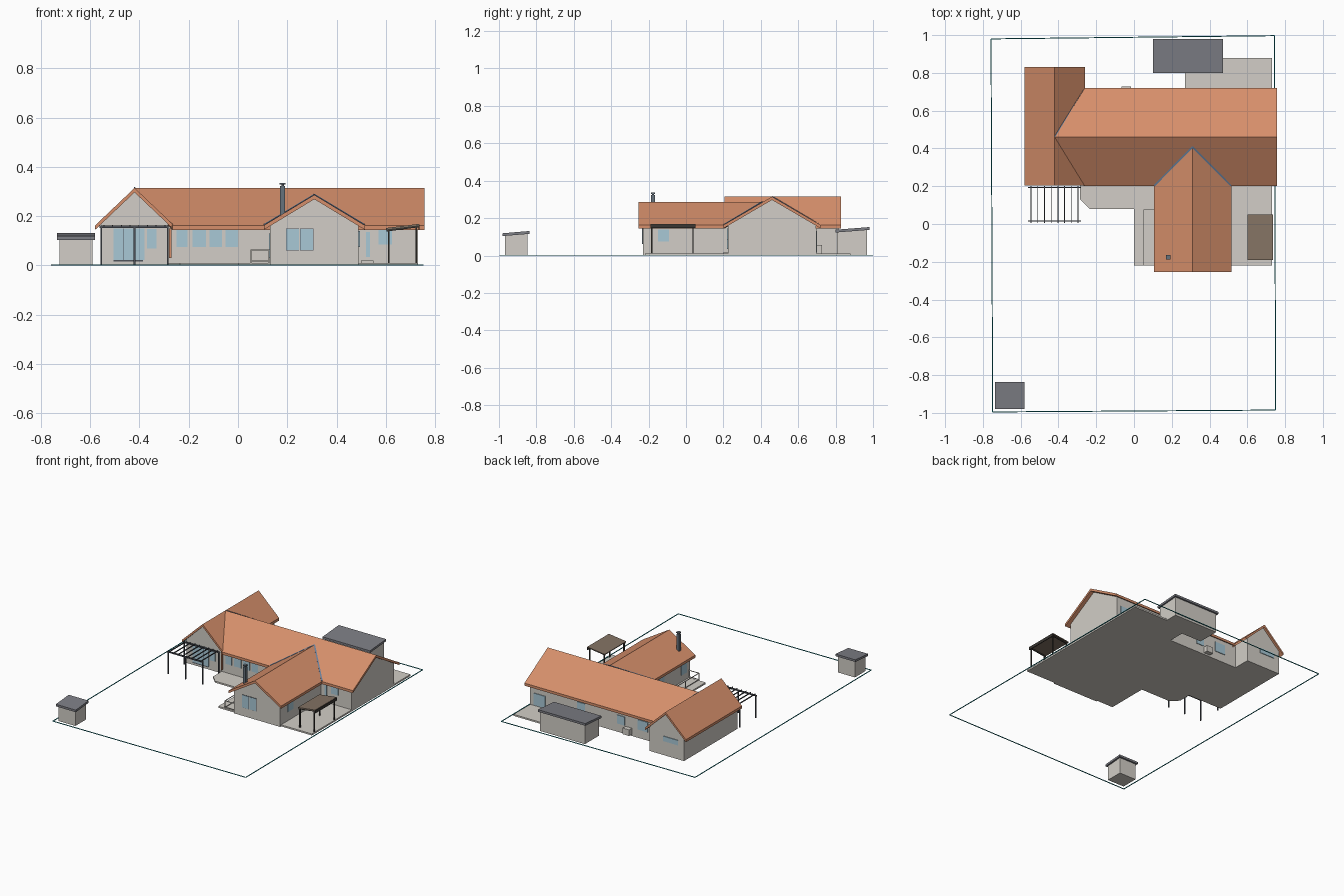
import bpy
import bmesh
from mathutils import Vector

if "Cube" in bpy.data.objects:
    bpy.data.objects.remove(bpy.data.objects["Cube"])


def material(name, hex_colour):
    rgb = [int(hex_colour[i:i + 2], 16) / 255 for i in (0, 2, 4)]
    lin = [c / 12.92 if c <= 0.04045 else ((c + 0.055) / 1.055) ** 2.4 for c in rgb] + [1]
    m = bpy.data.materials.new(name)
    m.use_nodes = True
    m.diffuse_color = lin
    m.node_tree.nodes["Principled BSDF"].inputs["Base Color"].default_value = lin
    return m


TILE = material("terracotta tile", "d68f6b")
WALL = material("pale grey render", "d2cec7")
GLASS = material("window glass", "a8c8d6")
SLATE = material("slate sheet", "7d7e85")
METAL = material("slate grey metal", "4e525a")
FRAME = material("dark shelter frame", "3a3632")
BROWN = material("brown sheet", "847364")
TEAL = material("boundary teal", "12919c")
FLASH = material("blue grey flashing", "6b83a0")
FLUE = material("flue steel", "66727c")


def finish(name, bm, mat):
    bmesh.ops.recalc_face_normals(bm, faces=bm.faces)
    mesh = bpy.data.meshes.new(name)
    bm.to_mesh(mesh)
    bm.free()
    mesh.materials.append(mat)
    ob = bpy.data.objects.new(name, mesh)
    bpy.context.collection.objects.link(ob)


def loft(name, ring_a, ring_b, mat):
    """Closed solid between two matching outlines."""
    bm = bmesh.new()
    a = [bm.verts.new(p) for p in ring_a]
    b = [bm.verts.new(p) for p in ring_b]
    n = len(a)
    bm.faces.new(a)
    bm.faces.new(b[::-1])
    for i in range(n):
        bm.faces.new((a[i], b[i], b[(i + 1) % n], a[(i + 1) % n]))
    finish(name, bm, mat)


def place(axis, t, u, v):
    return {"x": (t, u, v), "y": (u, t, v), "z": (u, v, t)}[axis]


def prism(name, axis, outline, start, end, mat):
    loft(name, [place(axis, start, *p) for p in outline],
         [place(axis, end, *p) for p in outline], mat)


def box(name, x, y, z, mat):
    prism(name, "z", [(x[0], y[0]), (x[1], y[0]), (x[1], y[1]), (x[0], y[1])], *z, mat)


def strip(name, start, end, half, height, mat):
    """Rectangular bar lying along a line, its base on the line."""
    a, b = Vector(start), Vector(end)
    side = (b - a).cross(Vector((0, 0, 1))).normalized() * half
    up = Vector((0, 0, height))
    loft(name, *[[p - side, p + side, p + side + up, p - side + up] for p in (a, b)], mat)


def post(name, x, y, top, mat, half=0.0035):
    box(name, (x - half, x + half), (y - half, y + half), (0, top), mat)


def pane(name, axis, wall, span, z, mat=GLASS, depth=0.0045):
    """Thin plate lying on a wall that faces along the axis."""
    across = (wall - depth, wall + depth)
    if axis == "y":
        box(name, span, across, z, mat)
    else:
        box(name, across, span, z, mat)


THICK = 0.018
EAVE = 0.163


def gable(name, axis, mid, half, ridge, wall_half, roof_ends, eave_ends, wall_ends):
    """Pitched roof with optional mitred ends, over a gabled wall block."""
    slope = (ridge - EAVE) / half
    section = [(-half, EAVE), (0, ridge), (half, EAVE),
               (half, EAVE - THICK), (0, ridge - THICK), (-half, EAVE - THICK)]
    rings = [[place(axis, r if u == 0 else e, mid + u, v) for u, v in section]
             for r, e in zip(roof_ends, eave_ends)]
    loft(name + "_roof", *rings, TILE)
    peak = ridge - THICK
    top = peak - slope * wall_half
    body = [(mid - wall_half, 0), (mid + wall_half, 0), (mid + wall_half, top),
            (mid, peak), (mid - wall_half, top)]
    prism(name + "_walls", axis, body, *wall_ends, WALL)


# House blocks
gable("main_house", "x", 0.46, 0.26, 0.315, 0.235, (-0.42, 0.757), (-0.265, 0.757), (-0.40, 0.73))
gable("west_wing", "y", -0.42, 0.16, 0.315, 0.135, (0.205, 0.83), (0.205, 0.83), (0.22, 0.815))
gable("front_wing", "y", 0.31, 0.205, 0.287, 0.18, (-0.255, 0.41), (-0.255, 0.205), (-0.23, 0.39))

# Paving
paving = [(0, -0.22), (0.73, -0.22), (0.73, 0.88), (0.27, 0.88), (0.27, 0.69), (-0.285, 0.69),
          (-0.285, 0.13), (-0.235, 0.08), (0, 0.08)]
prism("paving", "z", paving, 0, 0.011, WALL)

# Valley flashings
for name, top, foot, half in (
        ("front_wing_valley_right", (0.31, 0.408, 0.285), (0.107, 0.203, EAVE), 0.0045),
        ("front_wing_valley_left", (0.31, 0.408, 0.285), (0.513, 0.203, EAVE), 0.0045),
        ("west_wing_valley_back", (-0.42, 0.46, 0.313), (-0.265, 0.72, EAVE - 0.002), 0.0025)):
    strip(name, top, foot, half, 0.005, FLASH)

# Windows facing front and back: wall y, x span, z span
for i, (wall, span, z) in enumerate((
        (0.22, (-0.505, -0.38), (0.022, 0.15)), (0.22, (-0.37, -0.33), (0.07, 0.148)),
        (0.225, (-0.25, -0.205), (0.075, 0.145)), (0.225, (-0.185, -0.13), (0.075, 0.145)),
        (0.225, (-0.115, -0.065), (0.075, 0.145)), (0.225, (-0.05, 0), (0.075, 0.145)),
        (-0.23, (0.196, 0.247), (0.062, 0.149)), (-0.23, (0.254, 0.305), (0.062, 0.149)),
        (0.225, (0.52, 0.536), (0.035, 0.135)), (0.225, (0.57, 0.625), (0.085, 0.145)),
        (0.815, (-0.51, -0.395), (0.10, 0.135)), (0.695, (0.61, 0.70), (0.015, 0.10)),
        (0.695, (0.30, 0.36), (0.07, 0.13)), (0.695, (-0.01, 0.05), (0.06, 0.12)),
        (0.695, (-0.19, -0.11), (0.06, 0.13)))):
    pane(f"window_{i + 1}", "y", wall, span, z)
for x in (0.1945, 0.2525):
    pane("window_frame", "y", -0.23, (x, x + 0.054), (0.0605, 0.1505), METAL, 0.003)

# Side windows of the front wing
for i, (wall, span, z) in enumerate(((0.49, (-0.15, -0.09), (0.075, 0.14)),
                                     (0.13, (0.06, 0.12), (0.03, 0.13)),
                                     (0.13, (-0.19, -0.13), (0.06, 0.13)))):
    pane(f"side_window_{i + 1}", "x", wall, span, z)

# Sliding door bars and sill
for x in (-0.463, -0.421):
    pane("door_bar", "y", 0.22, (x - 0.001, x + 0.001), (0.022, 0.15), METAL, 0.0048)
pane("door_sill", "y", 0.22, (-0.505, -0.385), (0.016, 0.022), METAL)
box("entry_step", (0.5, 0.55), (0.2, 0.225), (0.011, 0.02), WALL)

# Downpipes
box("copper_downpipe", (-0.28, -0.27), (0.208, 0.22), (0.03, 0.15), TILE)
box("rear_downpipe", (0.722, 0.73), (0.69, 0.698), (0, 0.145), WALL)

# Flue
box("flue", (0.171, 0.19), (-0.186, -0.167), (0.19, 0.323), FLUE)
box("flue_neck", (0.176, 0.186), (-0.181, -0.171), (0.32, 0.33), METAL)
box("flue_cap", (0.169, 0.192), (-0.188, -0.165), (0.329, 0.336), FLUE)

# Pergola
for x in (-0.555, -0.42, -0.285):
    post("pergola_post", x, 0.016, 0.158, METAL)
for x in (-0.555, -0.285):
    post("pergola_rear_post", x, 0.193, 0.158, METAL)
for y in (0.016, 0.193):
    box("pergola_beam", (-0.562, -0.282), (y - 0.003, y + 0.003), (0.152, 0.162), METAL)
for i in range(8):
    x = -0.545 + i * 0.0355
    box("pergola_rafter", (x - 0.002, x + 0.002), (0.005, 0.2), (0.158, 0.165), METAL)

# Side shelter with sloping sheet roof
prism("shelter_roof", "y", [(0.6, 0.146), (0.735, 0.163), (0.735, 0.169), (0.6, 0.152)],
      -0.19, 0.05, BROWN)
for y in (-0.183, 0.037):
    prism("shelter_beam", "y", [(0.603, 0.138), (0.732, 0.155), (0.732, 0.164), (0.603, 0.147)],
          y - 0.003, y + 0.003, FRAME)
    post("shelter_post", 0.612, y, 0.146, FRAME)
    post("shelter_post", 0.724, y, 0.158, FRAME)
box("shelter_fascia", (0.732, 0.737), (-0.19, 0.05), (0.146, 0.167), FRAME)


# Sheds with single-pitch roofs
def shed(name, x, y, low, high, over=0.011, thick=0.015):
    def height(v):
        return low + (high - low) * (v - y[0]) / (y[1] - y[0])
    a, b = y[0] + over, y[1] - over
    prism(name + "_walls", "x", [(a, 0), (b, 0), (b, height(b) - thick), (a, height(a) - thick)],
          x[0] + over, x[1] - over, WALL)
    prism(name + "_roof", "x", [(y[0], low - thick), (y[1], high - thick), (y[1], high), (y[0], low)],
          *x, SLATE)


shed("garden_shed", (-0.735, -0.58), (-0.98, -0.837), 0.119, 0.131)
shed("back_shed", (0.10, 0.47), (0.80, 0.98), 0.138, 0.152)

# Terrace rail
rail = [(0.13, -0.218), (0.052, -0.218), (0.052, 0.075), (0.13, 0.075)]
for (ax, ay), (bx, by) in zip(rail, rail[1:]):
    for z in (0.016, 0.061):
        strip("terrace_rail", (ax, ay, z), (bx, by, z), 0.002, 0.004, WALL)
for x, y in rail[1:3] + [(0.052, -0.07), (0.126, -0.218), (0.126, 0.075)]:
    box("rail_post", (x - 0.002, x + 0.002), (y - 0.002, y + 0.002), (0.01, 0.063), WALL)

# Outdoor unit on the back wall
box("outdoor_unit", (-0.065, -0.015), (0.695, 0.727), (0.012, 0.055), WALL)

# Plot boundary
plot = [(-0.757, 0.98), (0.743, 0.997), (0.75, -0.985), (-0.748, -0.995)]
for a, b in zip(plot, plot[1:] + plot[:1]):
    strip("plot_boundary", (*a, 0), (*b, 0), 0.0025, 0.004, TEAL)
